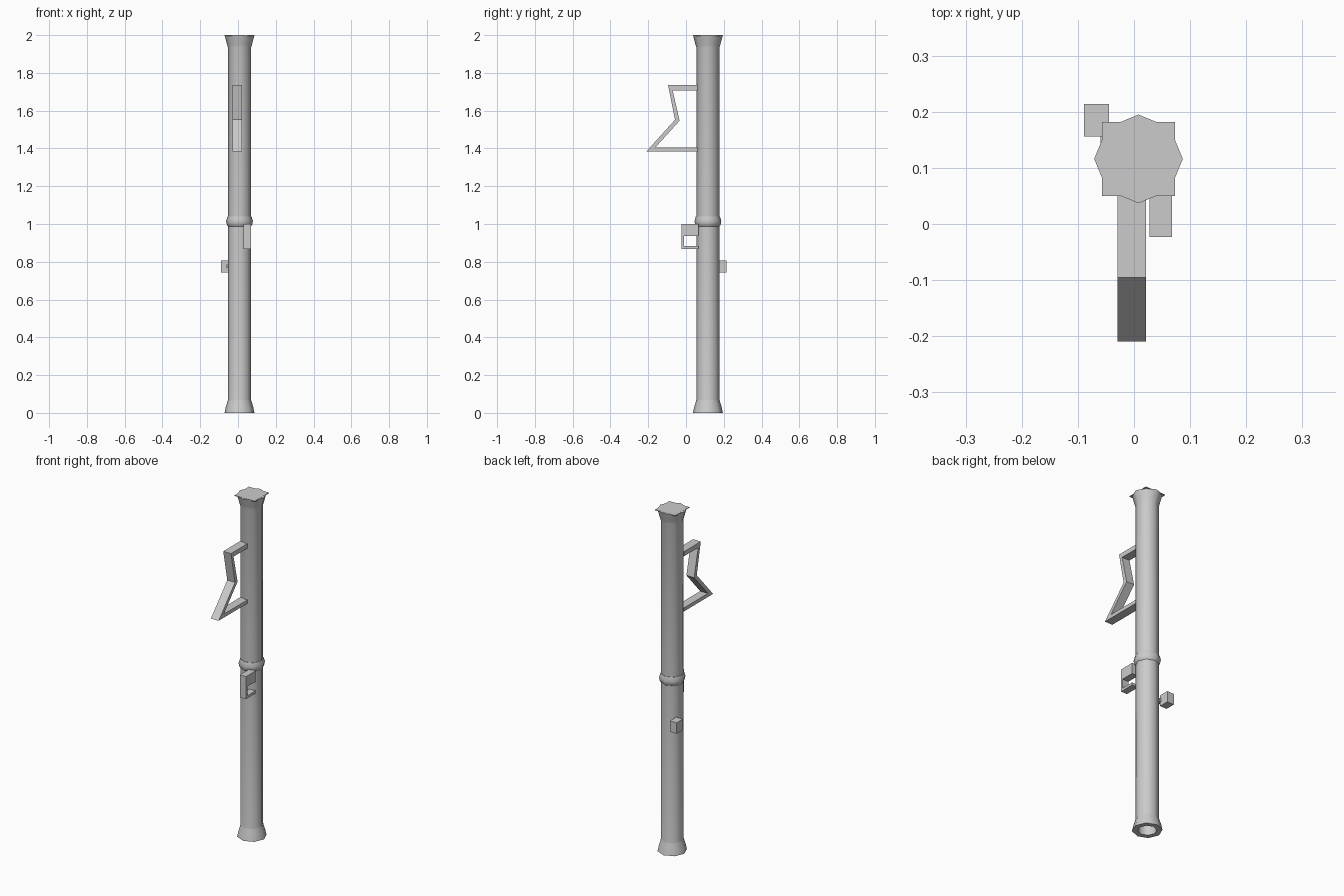
import bpy, bmesh, math

if "Cube" in bpy.data.objects:
    bpy.data.objects.remove(bpy.data.objects["Cube"])

CX, CY = 0.008, 0.116   # tube axis

metal = bpy.data.materials.new("grey metal")
metal.diffuse_color = (0.6, 0.6, 0.6, 1)
metal.use_nodes = True
metal.node_tree.nodes["Principled BSDF"].inputs["Base Color"].default_value = metal.diffuse_color


def finish(name, bm, smooth=False):
    bmesh.ops.recalc_face_normals(bm, faces=bm.faces)
    me = bpy.data.meshes.new(name)
    bm.to_mesh(me)
    bm.free()
    me.materials.append(metal)
    ob = bpy.data.objects.new(name, me)
    bpy.context.collection.objects.link(ob)
    if smooth:
        bpy.ops.object.select_all(action='DESELECT')
        ob.select_set(True)
        bpy.context.view_layer.objects.active = ob
        bpy.ops.object.shade_smooth_by_angle(angle=math.radians(50))
    return ob


def lathe(name, profile, sides=8):
    """Turn a closed (radius, z) profile around the tube axis."""
    bm = bmesh.new()
    rings = [[bm.verts.new((CX + r * math.cos(2 * math.pi * i / sides),
                            CY + r * math.sin(2 * math.pi * i / sides), z))
              for i in range(sides)] for r, z in profile]
    for a, b in zip(rings, rings[1:] + rings[:1]):
        for i in range(sides):
            j = (i + 1) % sides
            bm.faces.new((a[i], a[j], b[j], b[i]))
    return finish(name, bm, True)


def extrude_x(name, outline, x0, x1):
    """Extrude a (y, z) outline along x."""
    bm = bmesh.new()
    face = bm.faces.new([bm.verts.new((x0, y, z)) for y, z in outline])
    ext = bmesh.ops.extrude_face_region(bm, geom=[face])
    moved = [v for v in ext['geom'] if isinstance(v, bmesh.types.BMVert)]
    bmesh.ops.translate(bm, verts=moved, vec=(x1 - x0, 0, 0))
    return finish(name, bm)


def box(name, x0, x1, y0, y1, z0, z1):
    return extrude_x(name, [(y0, z0), (y1, z0), (y1, z1), (y0, z1)], x0, x1)


# hollow tube with flared ends
lathe("tube", [(0.079, 0), (0.073, 0.03), (0.0625, 0.065), (0.0615, 0.07),
               (0.0615, 1.935), (0.066, 1.95), (0.079, 1.9995),
               (0.050, 1.9995), (0.050, 0)])

# square lid closing the top
box("top_lid", CX - 0.065, CX + 0.065, CY - 0.066, CY + 0.066, 1.996, 2.0)

# collar at mid height
lathe("middle_collar", [(0.058, 0.985), (0.066, 0.992), (0.071, 1.015),
                        (0.064, 1.04), (0.058, 1.04)])

# bent shoulder handle
extrude_x("handle", [(0.062, 1.735), (-0.095, 1.735), (-0.058, 1.552),
                     (-0.209, 1.385), (0.062, 1.385), (0.062, 1.406),
                     (-0.161, 1.406), (-0.034, 1.547), (-0.071, 1.708),
                     (0.062, 1.708)], -0.029, 0.021)

# trigger block with guard
extrude_x("trigger_guard", [(0.066, 1.0), (-0.023, 1.0), (-0.023, 0.868),
                            (0.066, 0.868), (0.066, 0.883), (-0.011, 0.883),
                            (-0.011, 0.937), (0.066, 0.937)], 0.028, 0.068)

# rear side block and its short mount
box("rear_block", -0.089, -0.045, 0.156, 0.214, 0.744, 0.808)
box("rear_mount", -0.060, -0.035, 0.140, 0.165, 0.766, 0.786)
